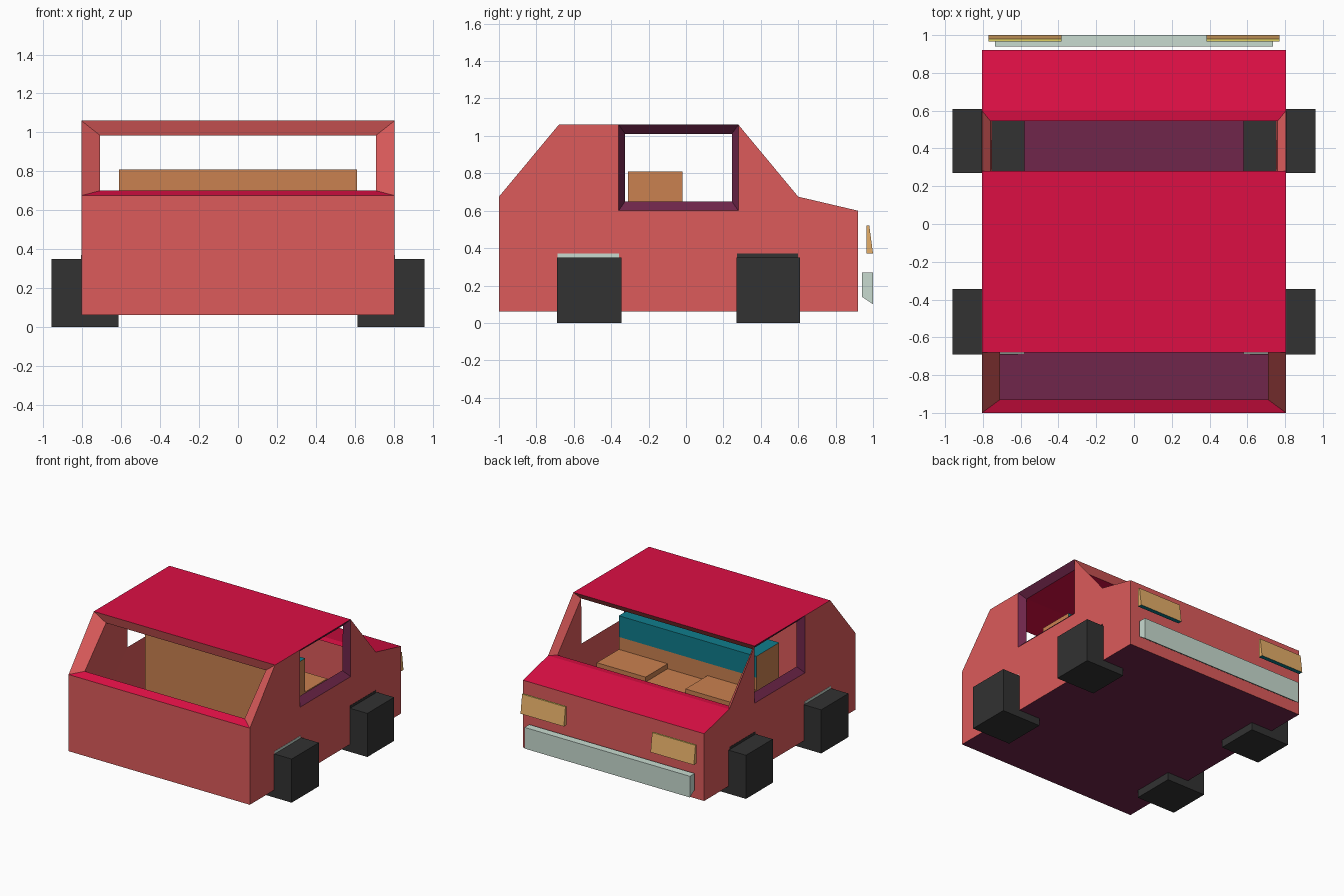
import bpy, bmesh

if "Cube" in bpy.data.objects:
    bpy.data.objects.remove(bpy.data.objects["Cube"])


def mat(name, rgb):
    m = bpy.data.materials.new(name)
    lin = [((c / 255 + 0.055) / 1.055) ** 2.4 if c > 10 else c / 255 / 12.92 for c in rgb]
    m.diffuse_color = (*lin, 1)
    m.use_nodes = True
    m.node_tree.nodes["Principled BSDF"].inputs["Base Color"].default_value = m.diffuse_color
    return m


RED = mat("salmon red", (220, 91, 91))
CRIMSON = mat("crimson", (220, 15, 68))
PURPLE = mat("dark purple", (112, 38, 75))
TAN = mat("tan", (202, 129, 80))
TEAL = mat("teal", (16, 125, 140))
BLACK = mat("tyre black", (50, 50, 50))
GREY = mat("pale grey", (200, 219, 208))
AMBER = mat("amber", (230, 175, 105))
YELLOW = mat("yellow", (225, 210, 100))


def finish(name, bm, mats):
    bmesh.ops.recalc_face_normals(bm, faces=bm.faces)
    me = bpy.data.meshes.new(name)
    bm.to_mesh(me)
    bm.free()
    for m in mats:
        me.materials.append(m)
    ob = bpy.data.objects.new(name, me)
    bpy.context.collection.objects.link(ob)
    return ob


def prism(name, x0, x1, profile, mats, rule=None):
    """Extrude a (y, z) profile along x; rule(normal) picks the material."""
    bm = bmesh.new()
    a = [bm.verts.new((x0, y, z)) for y, z in profile]
    b = [bm.verts.new((x1, y, z)) for y, z in profile]
    bm.faces.new(a)
    bm.faces.new(b)
    n = len(a)
    for i in range(n):
        j = (i + 1) % n
        bm.faces.new((a[i], a[j], b[j], b[i]))
    bmesh.ops.recalc_face_normals(bm, faces=bm.faces)
    if rule:
        for f in bm.faces:
            f.normal_update()
            f.material_index = rule(f.normal)
    return finish(name, bm, mats)


def box(name, x0, x1, y0, y1, z0, z1, mats, rule=None):
    return prism(name, x0, x1, [(y0, z0), (y1, z0), (y1, z1), (y0, z1)], mats, rule)


# Body shell: outer and inner skins sharing one layout of named points
# A-G run round the side outline, P Q R are window corners (E is the fourth)
OUTER = dict(A=(.805, -1, .06), B=(.805, .92, .06), C=(.805, .92, .60), D=(.805, .60, .675),
             E=(.805, .28, 1.06), F=(.805, -.68, 1.06), G=(.805, -1, .675),
             P=(.805, .28, .60), Q=(.805, -.36, .60), R=(.805, -.36, 1.06))
INNER = dict(A=(.74, -.93, .11), B=(.75, .87, .11), C=(.76, .87, .57), D=(.76, .545, .67),
             E=(.76, .245, 1.01), F=(.71, -.66, .985), G=(.71, -.93, .70),
             P=(.755, .245, .65), Q=(.755, -.325, .65), R=(.755, -.325, 1.01))
bm = bmesh.new()
V = {}
for skin, pts in (("o", OUTER), ("i", INNER)):
    for k, (x, y, z) in pts.items():
        for s in (-1, 1):
            V[skin, k, s] = bm.verts.new((s * x, y, z))


def face(keys, m):
    bm.faces.new([V[k] for k in keys]).material_index = m


for skin in "oi":
    # side walls around the window
    for s in (-1, 1):
        for poly in ("ABPQ", "BCDP", "DEP", "AQG", "QRFG"):
            face([(skin, k, s) for k in poly], 0)
    # floor, nose, hood, roof and tail
    for (p, q), m in (("AB", 2), ("BC", 0), ("CD", 1), ("ER", 1), ("RF", 1), ("GA", 0)):
        face([(skin, p, -1), (skin, q, -1), (skin, q, 1), (skin, p, 1)], m)
# rims of the window openings
for s in (-1, 1):
    for (p, q), m in (("DE", 0), ("FG", 0), ("PQ", 2), ("QR", 2), ("RE", 2), ("EP", 2)):
        face([("o", p, s), ("o", q, s), ("i", q, s), ("i", p, s)], m)
for p, m in (("D", 1), ("E", 0), ("F", 0), ("G", 1)):
    face([("o", p, -1), ("o", p, 1), ("i", p, 1), ("i", p, -1)], m)
finish("body_shell", bm, [RED, CRIMSON, PURPLE])

# Wheels and wheel housings
for s, side in ((-1, "left"), (1, "right")):
    for end, y0, y1, m in (("back", -.69, -.345, GREY), ("hood", .27, .61, BLACK)):
        box(f"{end}_{side}_wheel", s * .615, s * .96, y0, y1, 0, .35, [BLACK])
        box(f"{end}_{side}_wheel_housing", s * .58, s * .807, y0 + .003, y1 - .012, .08, .37, [m])

    # Headlights: wedges with a yellow top and teal underside
    prism(f"{side}_headlight", s * .385, s * .77,
          [(.965, .37), (1, .37), (.98, .52), (.965, .52)], [AMBER, YELLOW, TEAL],
          lambda n: 1 if n.z > .8 else 2 if n.z < -.8 else 0)

    # Seat cushions
    box(f"{side}_seat_cushion", s * .177, s * .611, -.02, .26, .50, .54, [TAN])

# Bench base and backrest, with a teal padded top
box("bench_base", -.611, .611, -.31, .27, .10, .50, [TAN])
box("backrest_lower", -.611, .611, -.31, -.02, .50, .64, [TAN])
box("backrest_upper", -.611, .611, -.31, -.02, .64, .81, [TAN, TEAL],
    lambda n: 1 if n.z > .5 or n.y > .5 else 0)

# Bumper
prism("bumper", -.735, .735, [(.94, .14), (1, .10), (1, .27), (.94, .27)], [GREY])
